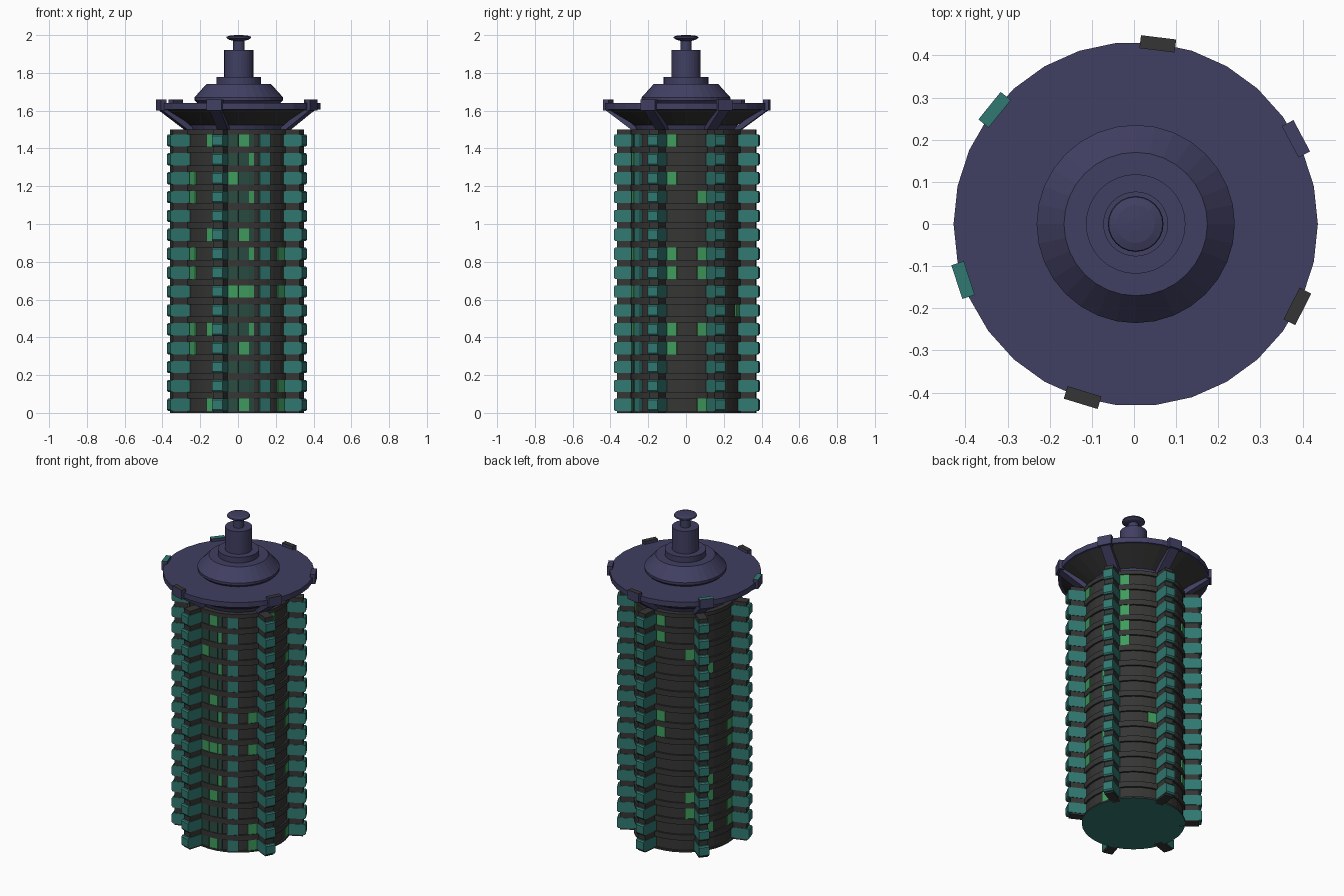
import bpy, bmesh, math, random
from mathutils import Matrix

cube = bpy.data.objects.get("Cube")
if cube:
    bpy.data.objects.remove(cube)
random.seed(4)


def material(name, rgb):
    m = bpy.data.materials.new(name)
    m.use_nodes = True
    m.diffuse_color = (*rgb, 1)
    m.node_tree.nodes["Principled BSDF"].inputs["Base Color"].default_value = (*rgb, 1)
    return m


NAVY = material("navy", (0.052, 0.05, 0.122))
TEAL = material("teal", (0.03, 0.19, 0.165))
GREY = material("charcoal", (0.036, 0.036, 0.035))
LIT = material("lit green", (0.05, 0.33, 0.11))
DIM = material("dim green", (0.022, 0.07, 0.052))

CENTRE = Matrix.Translation((0.004, 0, 0))
FLOORS = 15
STEP = 0.1
FIN_ANGLES = [28, 83, 141, 198, 253, 333]


def finish(name, bm, *mats):
    bmesh.ops.recalc_face_normals(bm, faces=bm.faces)
    me = bpy.data.meshes.new(name)
    bm.to_mesh(me)
    bm.free()
    for m in mats:
        me.materials.append(m)
    ob = bpy.data.objects.new(name, me)
    ob.matrix_world = CENTRE
    bpy.context.collection.objects.link(ob)
    return ob


def lathe(name, profile, sides, *mats):
    """Spin an (r, z) outline round the z axis and cap both ends."""
    bm = bmesh.new()
    rings = [[bm.verts.new((r * math.cos(k * math.tau / sides),
                            r * math.sin(k * math.tau / sides), z))
              for k in range(sides)] for r, z in profile]
    for a, b in zip(rings, rings[1:]):
        for k in range(sides):
            n = (k + 1) % sides
            bm.faces.new((a[k], a[n], b[n], b[k]))
    bm.faces.new(rings[0])
    bm.faces.new(rings[-1])
    return finish(name, bm, *mats)


def radial_prism(bm, angle, outline, width):
    """Extrude an (r, z) outline sideways and turn it to the angle."""
    rot = Matrix.Rotation(math.radians(angle), 4, 'Z')
    sides = []
    for y in (-width / 2, width / 2):
        vs = [bm.verts.new((r, y, z)) for r, z in outline]
        for v in vs:
            v.co = rot @ v.co
        sides.append(vs)
    a, b = sides
    n = len(outline)
    bm.faces.new(a)
    bm.faces.new(b)
    for k in range(n):
        bm.faces.new((a[k], a[(k + 1) % n], b[(k + 1) % n], b[k]))


def rect(r0, r1, z0, z1):
    return [(r0, z0), (r1, z0), (r1, z1), (r0, z1)]


# Round core: recessed wall between floor slabs
profile = [(0.295, 0), (0.295, 0.01)]
for i in range(FLOORS):
    z = i * STEP
    profile += [(0.284, z + 0.01), (0.284, z + 0.075), (0.295, z + 0.075)]
    profile.append((0.295, z + (0.11 if i < FLOORS - 1 else 0.1)))
core = lathe("tower_core", profile, 36, GREY, TEAL)
for p in core.data.polygons:
    if p.normal.z < -0.9 and p.center.z < 0.001:
        p.material_index = 1

# Fins: dark spines carrying a bevelled block on every floor
spines, blocks, panels = bmesh.new(), bmesh.new(), bmesh.new()
for a in FIN_ANGLES:
    radial_prism(spines, a, rect(0.26, 0.374, 0, FLOORS * STEP), 0.054)
    for i in range(FLOORS):
        z = i * STEP + 0.01
        radial_prism(blocks, a, [(0.27, z), (0.384, z), (0.39, z + 0.008),
                                 (0.39, z + 0.057), (0.384, z + 0.065),
                                 (0.27, z + 0.065)], 0.06)
finish("fin_spines", spines, GREY)
finish("fin_blocks", blocks, TEAL)

# Flush column of panels in the wide front bay
for i in range(FLOORS):
    z = i * STEP + 0.01
    radial_prism(panels, 298.5, rect(0.27, 0.293, z, z + 0.065), 0.064)
finish("front_panels", panels, TEAL)

# Windows beside the fins: angle -> lit floors
lit_floors = {
    264: [6, 12], 275.5: [0, 3, 6, 9, 14], 283.5: [4, 6, 8, 11, 13],
    212: [3, 4, 7, 8, 11, 12], 239.5: [0, 4, 9, 14],
    345: [3, 4, 7, 8, 12, 14], 17.5: [0, 4, 7, 8, 11],
    40: [10, 11, 12, 13, 14], 72: [5], 96: [7, 8, 13, 14], 130: [2, 3, 12],
}
for a in (153, 186, 321):
    lit_floors[a] = random.sample(range(FLOORS), 4)
lit, dim = bmesh.new(), bmesh.new()
for a, floors in lit_floors.items():
    for i in range(FLOORS):
        z = i * STEP + 0.01
        on = i in floors
        if on or 260 < a < 290:
            radial_prism(lit if on else dim, a, rect(0.275, 0.29, z, z + 0.065),
                         0.026 if a == 283.5 else 0.054)
finish("lit_windows", lit, LIT)
finish("dim_windows", dim, DIM)

# Flared roof: collar, dark soffit cone and plate
lathe("roof_collar", [(0.265, 1.5), (0.275, 1.525), (0.24, 1.53)], 30, NAVY)
lathe("roof_soffit", [(0.25, 1.51), (0.42, 1.61)], 30, GREY)
lathe("roof_plate", [(0.42, 1.607), (0.432, 1.607), (0.432, 1.64)], 30, NAVY)

# Struts and rim clamps over each fin
struts, clamps = bmesh.new(), bmesh.new()
for a in FIN_ANGLES:
    radial_prism(struts, a, [(0.25, 1.5), (0.295, 1.5), (0.44, 1.605),
                             (0.42, 1.63)], 0.06)
    radial_prism(clamps, a, rect(0.415, 0.446, 1.6, 1.658), 0.084)
finish("roof_struts", struts, NAVY)
clamp_ob = finish("rim_clamps", clamps, NAVY, TEAL, GREY)
for p in clamp_ob.data.polygons:
    if p.normal.z > 0.9:
        deg = math.degrees(math.atan2(p.center.y, p.center.x)) % 360
        p.material_index = 1 if 120 < deg < 220 else 0 if deg < 50 else 2

# Stepped dome, drum, post and mushroom finial
lathe("roof_dome", [(0.215, 1.635), (0.235, 1.655), (0.235, 1.67),
                    (0.17, 1.742), (0.118, 1.742), (0.118, 1.778),
                    (0.077, 1.778), (0.077, 1.92), (0.03, 1.92),
                    (0.03, 1.98)], 32, NAVY)
lathe("finial", [(0.03, 1.97), (0.05, 1.975), (0.066, 1.985), (0.064, 1.992),
                 (0.045, 1.998), (0.015, 2.0)], 24, NAVY)
